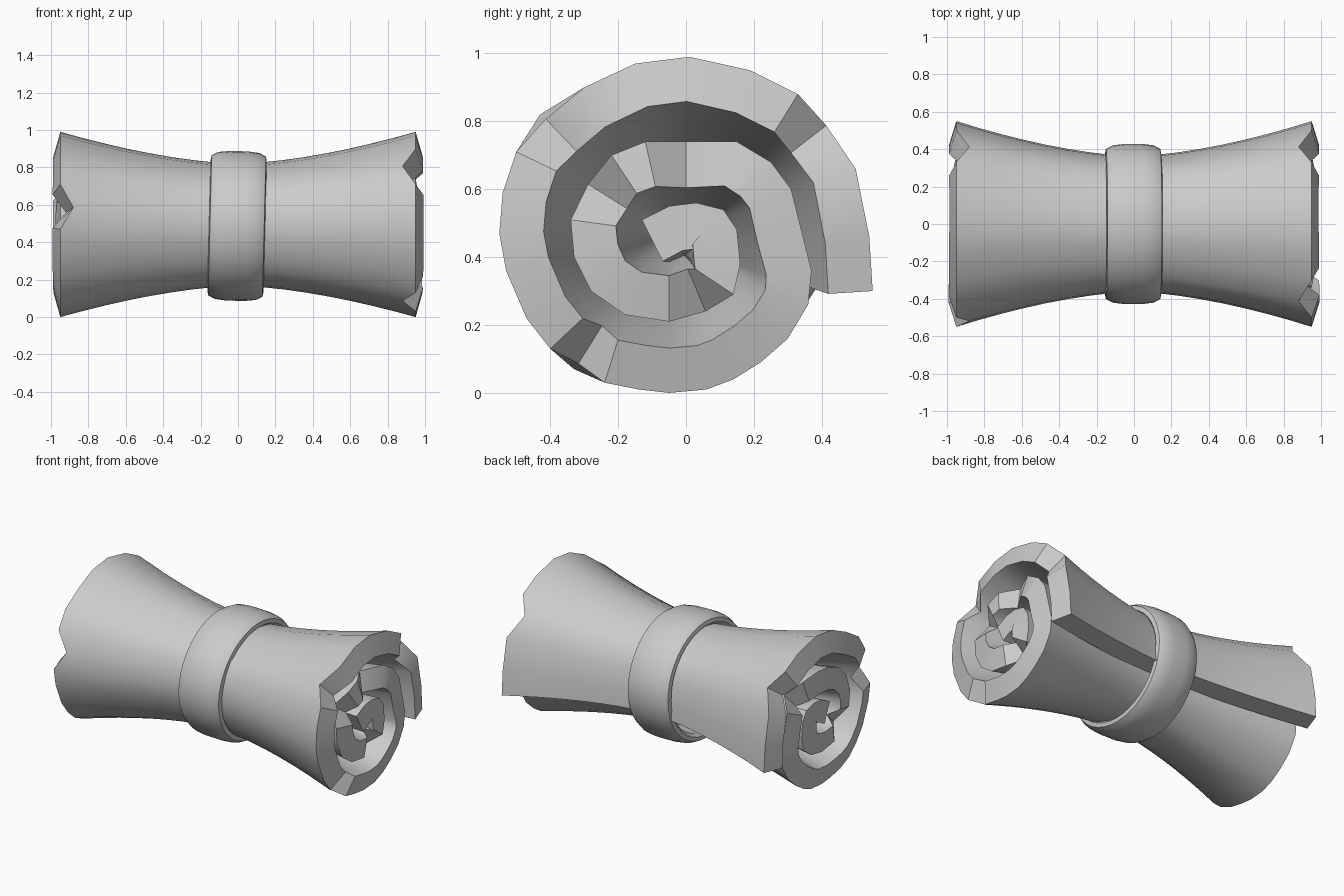
import bpy
import bmesh
import math
from mathutils import Matrix, Vector

if "Cube" in bpy.data.objects:
    bpy.data.objects.remove(bpy.data.objects["Cube"], do_unlink=True)

# One plain grey for everything
grey = bpy.data.materials.new("pale_grey")
grey.use_nodes = True
colour = (0.6, 0.6, 0.6, 1)
grey.diffuse_color = colour
grey.node_tree.nodes["Principled BSDF"].inputs["Base Color"].default_value = colour

CENTRE = Vector((0, 0.49))
END_X = 0.95
TEAR_X = 0.88
THICKNESS = 0.137

# Outer face of the rolled sheet at its flared end, from the loose flap inward (y, z)
SPIRAL = [
    (.55, .3), (.54, .46), (.5, .66), (.43, .8), (.33, .88), (.19, .95),
    (.01, .99), (-.15, .97), (-.3, .9), (-.43, .82), (-.5, .71), (-.54, .59),
    (-.55, .47), (-.53, .36), (-.47, .22), (-.4, .13), (-.33, .07), (-.24, .03),
    (-.14, .01), (-.05, 0), (.06, .01), (.14, .04), (.22, .09), (.3, .16),
    (.36, .26), (.37, .36), (.34, .48), (.31, .6), (.25, .68), (.15, .74),
    (0, .75), (-.12, .74), (-.22, .7), (-.3, .62), (-.34, .51), (-.33, .4),
    (-.28, .3), (-.18, .23), (-.05, .21), (.06, .23), (.14, .29), (.16, .38),
    (.15, .48), (.11, .54), (.03, .56), (-.05, .55), (-.13, .51)]

# Spiral points where the edge is torn back, for each end
TEARS = {1: (3, 9, 16, 30, 33, 39), -1: (3, 11, 28, 36)}


def flare(x):
    """Waisted profile: narrow in the middle, wide at the ends."""
    return 0.66 + 0.34 * (abs(x) / END_X) ** 1.6


def finish(name, bm, angle):
    """Turn a bmesh into a shaded object in the scene."""
    bmesh.ops.recalc_face_normals(bm, faces=bm.faces)
    mesh = bpy.data.meshes.new(name)
    bm.to_mesh(mesh)
    bm.free()
    mesh.materials.append(grey)
    obj = bpy.data.objects.new(name, mesh)
    bpy.context.collection.objects.link(obj)
    bpy.ops.object.select_all(action="DESELECT")
    obj.select_set(True)
    bpy.context.view_layer.objects.active = obj
    bpy.ops.object.shade_smooth_by_angle(angle=math.radians(angle))
    return obj


def skin(bm, rows, closed=False):
    """Bridge neighbouring rows of vertices with quads."""
    pairs = list(zip(rows, rows[1:]))
    if closed:
        pairs.append((rows[-1], rows[0]))
    for a, b in pairs:
        for i in range(len(a) - 1):
            bm.faces.new((a[i], a[i + 1], b[i + 1], b[i]))


# Rolled sheet: the spiral swept along x, scaled by the waist, torn at both ends
def build_sheet():
    bm = bmesh.new()
    steps = 16
    stations = [END_X * (2 * i / steps - 1) for i in range(steps + 1)]
    outer, inner = [], []
    for k, (y, z) in enumerate(SPIRAL):
        arm = Vector((y, z)) - CENTRE
        before = Vector(SPIRAL[max(k - 1, 0)])
        after = Vector(SPIRAL[min(k + 1, len(SPIRAL) - 1)])
        along = (after - before).normalized()
        inward = Vector((-along.y, along.x))
        out_row, in_row = [], []
        for x in stations:
            side = 1 if x > 0 else -1
            if abs(x) > END_X - 0.01 and k in TEARS[side]:
                x = side * TEAR_X
            s = flare(x)
            slope = (flare(x + .01) - flare(x - .01)) / .02
            # The thickness leans outward along x so the rim is square to the flare
            lean = -slope * arm.dot(inward)
            depth = Vector((lean, inward.x, inward.y)).normalized() * THICKNESS
            yz = CENTRE + arm * s
            base = Vector((x, yz.x, yz.y))
            out_row.append(bm.verts.new(base))
            in_row.append(bm.verts.new(base + depth))
        outer.append(out_row)
        inner.append(in_row)
    skin(bm, outer)
    skin(bm, inner)
    # Rims at both ends, then the two long edges of the sheet
    for end in (0, -1):
        skin(bm, [[a[end], b[end]] for a, b in zip(outer, inner)])
    for edge in (0, -1):
        skin(bm, [outer[edge], inner[edge]])
    return finish("rolled_sheet", bm, 35)


# Band: a rounded strap section revolved around the waist
def build_band():
    bm = bmesh.new()
    section = [(-.13, .33), (-.15, .35), (-.145, .375), (-.11, .393), (-.05, .4)]
    section += [(-x, r) for x, r in reversed(section)]
    section.append(section[0])
    sides = 40
    rows = []
    for i in range(sides):
        a = math.tau * i / sides
        loop = [bm.verts.new((x, r * math.cos(a) * 1.07, r * math.sin(a)))
                for x, r in section[:-1]]
        rows.append(loop + loop[:1])
    skin(bm, rows, closed=True)
    # Slight tilt, as if pulled tight by hand
    turn = Matrix.Translation((-.005, 0, .487)) @ Matrix.Rotation(.025, 4, "Y")
    bmesh.ops.transform(bm, matrix=turn, verts=bm.verts)
    return finish("waist_band", bm, 50)


build_sheet()
build_band()
